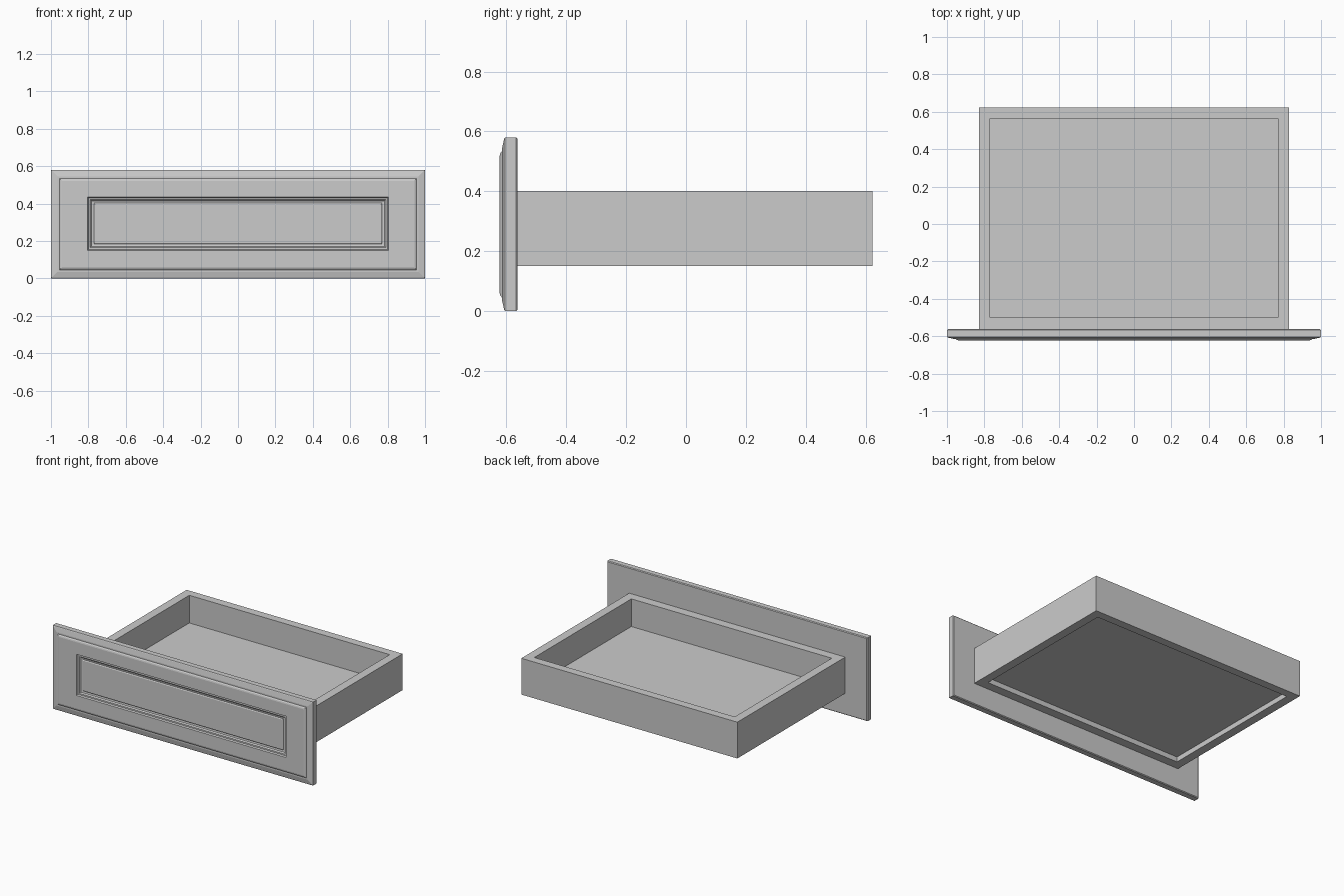
import bpy, bmesh

cube = bpy.data.objects.get("Cube")
if cube:
    bpy.data.objects.remove(cube, do_unlink=True)

# Single plain grey finish
grey = bpy.data.materials.new("plain_grey")
grey.use_nodes = True
colour = (0.6, 0.6, 0.6, 1)
grey.diffuse_color = colour
grey.node_tree.nodes["Principled BSDF"].inputs["Base Color"].default_value = colour


def finish(name, bm):
    bmesh.ops.recalc_face_normals(bm, faces=bm.faces)
    mesh = bpy.data.meshes.new(name)
    bm.to_mesh(mesh)
    bm.free()
    mesh.materials.append(grey)
    obj = bpy.data.objects.new(name, mesh)
    bpy.context.collection.objects.link(obj)
    return obj


def loft(name, rings, close=False):
    """Bridge a series of four-cornered rings; cap the ends or join them."""
    bm = bmesh.new()
    loops = [[bm.verts.new(co) for co in ring] for ring in rings]
    pairs = list(zip(loops, loops[1:]))
    if close:
        pairs.append((loops[-1], loops[0]))
    else:
        bm.faces.new(loops[0])
        bm.faces.new(loops[-1])
    for a, b in pairs:
        for i in range(4):
            j = (i + 1) % 4
            bm.faces.new((a[i], a[j], b[j], b[i]))
    return finish(name, bm)


def upright(hx, hz, y, zc=0.29):
    return [(sx * hx, y, zc + sz * hz)
            for sx, sz in ((-1, -1), (1, -1), (1, 1), (-1, 1))]


def level(hx, y0, y1, z):
    return [(-hx, y0, z), (hx, y0, z), (hx, y1, z), (-hx, y1, z)]


# Drawer front: moulded edge, raised frame and recessed centre panel
edge = [(0.005, -0.562), (0, -0.567), (0, -0.604), (0.004, -0.607),
        (0.035, -0.614), (0.045, -0.614), (0.052, -0.62), (0.06, -0.622)]
recess = [(0, -0.622), (0.005, -0.612), (0.015, -0.612),
          (0.022, -0.604), (0.034, -0.602), (0.04, -0.606)]
rings = [upright(1 - i, 0.29 - i, y) for i, y in edge]
rings += [upright(0.805 - i, 0.143 - i, y, 0.293) for i, y in recess]
loft("drawer_front", rings)

# Four box walls as one open frame
outer, inner = (0.83, -0.562, 0.622), (0.77, -0.5, 0.565)
low, high = 0.15, 0.402
loft("drawer_walls", [level(*outer, low), level(*outer, high),
                      level(*inner, high), level(*inner, low)], close=True)

# Bottom board, held above the lower rim of the walls
loft("drawer_bottom", [level(*inner, 0.185), level(*inner, 0.21)])
